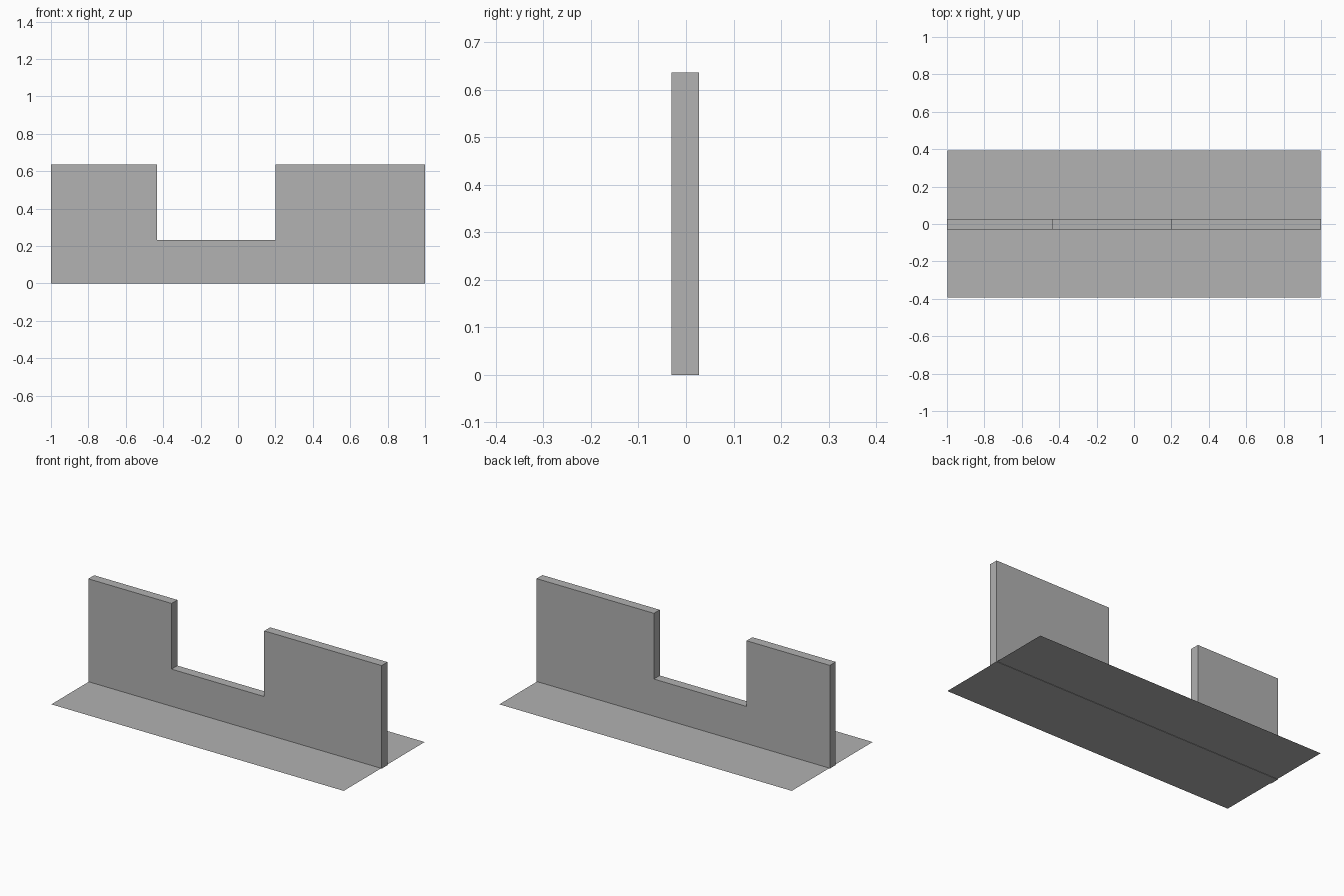
import bpy
import bmesh

cube = bpy.data.objects.get("Cube")
if cube:
    bpy.data.objects.remove(cube, do_unlink=True)

grey = bpy.data.materials.new("plain_grey")
grey.use_nodes = True
colour = (0.445, 0.445, 0.445, 1)
grey.diffuse_color = colour
grey.node_tree.nodes["Principled BSDF"].inputs["Base Color"].default_value = colour


def make_object(name, outline, depth=None):
    """Flat face from an outline, pushed along y when a depth is given."""
    bm = bmesh.new()
    face = bm.faces.new([bm.verts.new(p) for p in outline])
    if depth:
        result = bmesh.ops.extrude_face_region(bm, geom=[face], use_keep_orig=True)
        moved = [v for v in result["geom"] if isinstance(v, bmesh.types.BMVert)]
        bmesh.ops.translate(bm, verts=moved, vec=(0, depth, 0))
        bmesh.ops.recalc_face_normals(bm, faces=bm.faces)
    mesh = bpy.data.meshes.new(name)
    bm.to_mesh(mesh)
    bm.free()
    mesh.materials.append(grey)
    obj = bpy.data.objects.new(name, mesh)
    bpy.context.collection.objects.link(obj)
    return obj


# Upright wall with a wide notch in its top
top, sill = 0.636, 0.231
notch_right, notch_left = -0.432, 0.2
profile = [(-1, 0), (1, 0), (1, top), (notch_left, top), (notch_left, sill),
           (notch_right, sill), (notch_right, top), (-1, top)]
make_object("notched_wall", [(x, -0.03, z) for x, z in profile], depth=0.057)

# Thin ground sheet, just above the foot of the wall
half_width, half_depth, height = 0.997, 0.394, 0.002
make_object("ground_sheet", [(sx * half_width, sy * half_depth, height)
                             for sx, sy in ((-1, -1), (1, -1), (1, 1), (-1, 1))])
